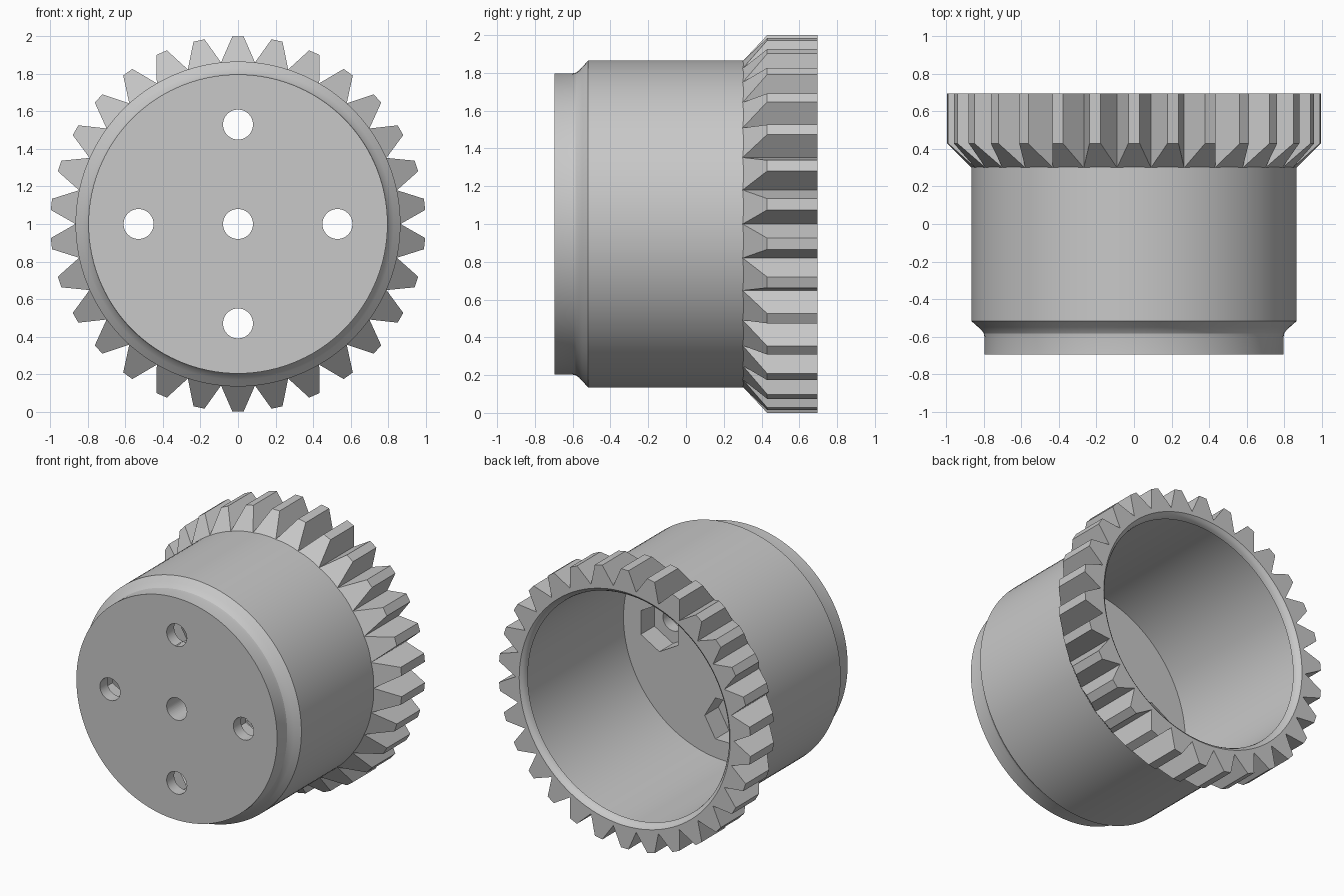
import bpy, bmesh
from math import sin, cos, pi, radians
from mathutils import Matrix, Vector

if "Cube" in bpy.data.objects:
    bpy.data.objects.remove(bpy.data.objects["Cube"], do_unlink=True)

FRONT, BACK, MID_Z = -0.695, 0.695, 1.0
BODY_R, TIP_R, TEETH = 0.866, 1.0, 30
BORE_R, FLOOR, POCKET = 0.815, -0.455, -0.61
HOLE_R, NUT_R = 0.08, 0.17

grey = bpy.data.materials.new("plain_grey")
grey.use_nodes = True
grey.diffuse_color = (0.58, 0.58, 0.58, 1)
grey.node_tree.nodes["Principled BSDF"].inputs["Base Color"].default_value = (0.58, 0.58, 0.58, 1)


def finish(name, bm):
    bmesh.ops.recalc_face_normals(bm, faces=bm.faces)
    mesh = bpy.data.meshes.new(name)
    bm.to_mesh(mesh)
    bm.free()
    mesh.materials.append(grey)
    obj = bpy.data.objects.new(name, mesh)
    bpy.context.collection.objects.link(obj)
    obj.location.z = MID_Z
    return obj


def cutter(name, sides, radius, x, z, y0, y1, turn=0.0):
    """Prism along y, used to cut a hole."""
    bm = bmesh.new()
    place = (Matrix.Translation((x, (y0 + y1) / 2, z)) @ Matrix.Rotation(turn, 4, 'Y')
             @ Matrix.Rotation(pi / 2, 4, 'X'))
    bmesh.ops.create_cone(bm, cap_ends=True, segments=sides, radius1=radius,
                          radius2=radius, depth=y1 - y0, matrix=place)
    obj = finish(name, bm)
    obj.hide_render = True
    return obj


# Hollow cup turned around the y axis: (radius, y) from front centre to inner floor
profile = [
    (0, FRONT), (0.797, FRONT), (0.797, -0.605), (0.8, -0.585), (0.812, -0.567),
    (0.83, -0.55), (BODY_R, -0.518), (BODY_R, BACK),
    # rounded lip inside the open end
    (0.838, BACK), (0.821, 0.682), (0.81, 0.665), (0.805, 0.645), (BORE_R, 0.642),
    (BORE_R, FLOOR), (0, FLOOR),
]
bm = bmesh.new()
verts = [bm.verts.new((0, y, r)) for r, y in profile]
edges = [bm.edges.new(pair) for pair in zip(verts, verts[1:])]
bmesh.ops.spin(bm, geom=verts + edges, cent=(0, 0, 0), axis=(0, 1, 0),
               angle=2 * pi, steps=120, use_merge=False)
bmesh.ops.remove_doubles(bm, verts=bm.verts, dist=0.0005)
cup = finish("cup_body", bm)

# Bolt holes with hexagonal nut pockets, plus a plain centre hole
cutters = [cutter("centre_hole", 48, HOLE_R, 0, 0, FRONT - 0.1, FLOOR + 0.1)]
for i in range(4):
    a = i * pi / 2
    x, z = 0.53 * cos(a), 0.53 * sin(a)
    cutters.append(cutter("bolt_hole", 48, HOLE_R, x, z, FRONT - 0.1, FLOOR + 0.1))
    cutters.append(cutter("nut_pocket", 6, NUT_R, x, z, POCKET, FLOOR + 0.1, a))
bpy.ops.object.select_all(action='DESELECT')
cup.select_set(True)
bpy.context.view_layer.objects.active = cup
for c in cutters:
    mod = cup.modifiers.new(c.name, 'BOOLEAN')
    mod.operation, mod.solver, mod.object = 'DIFFERENCE', 'EXACT', c
    bpy.ops.object.modifier_apply(modifier=mod.name)
for c in cutters:
    bpy.data.objects.remove(c, do_unlink=True)
bpy.ops.object.shade_smooth_by_angle(angle=radians(25))

# Ring of tapered teeth, each with a sloped front end
root_x = BODY_R * sin(pi / TEETH)
root_z = BODY_R * cos(pi / TEETH)
tip_x = 0.03
bm = bmesh.new()
for i in range(TEETH):
    spin = Matrix.Rotation(2 * pi * i / TEETH, 3, 'Y')
    front, back = [
        [bm.verts.new(spin @ Vector(p)) for p in (
            (-root_x, y_root, root_z), (root_x, y_root, root_z),
            (tip_x, y_tip, TIP_R), (-tip_x, y_tip, TIP_R))]
        for y_root, y_tip in ((0.3, 0.43), (BACK, BACK))]
    bm.faces.new(front)
    bm.faces.new(back[::-1])
    for k in range(4):
        n = (k + 1) % 4
        bm.faces.new((front[n], front[k], back[k], back[n]))
finish("gear_teeth", bm)
